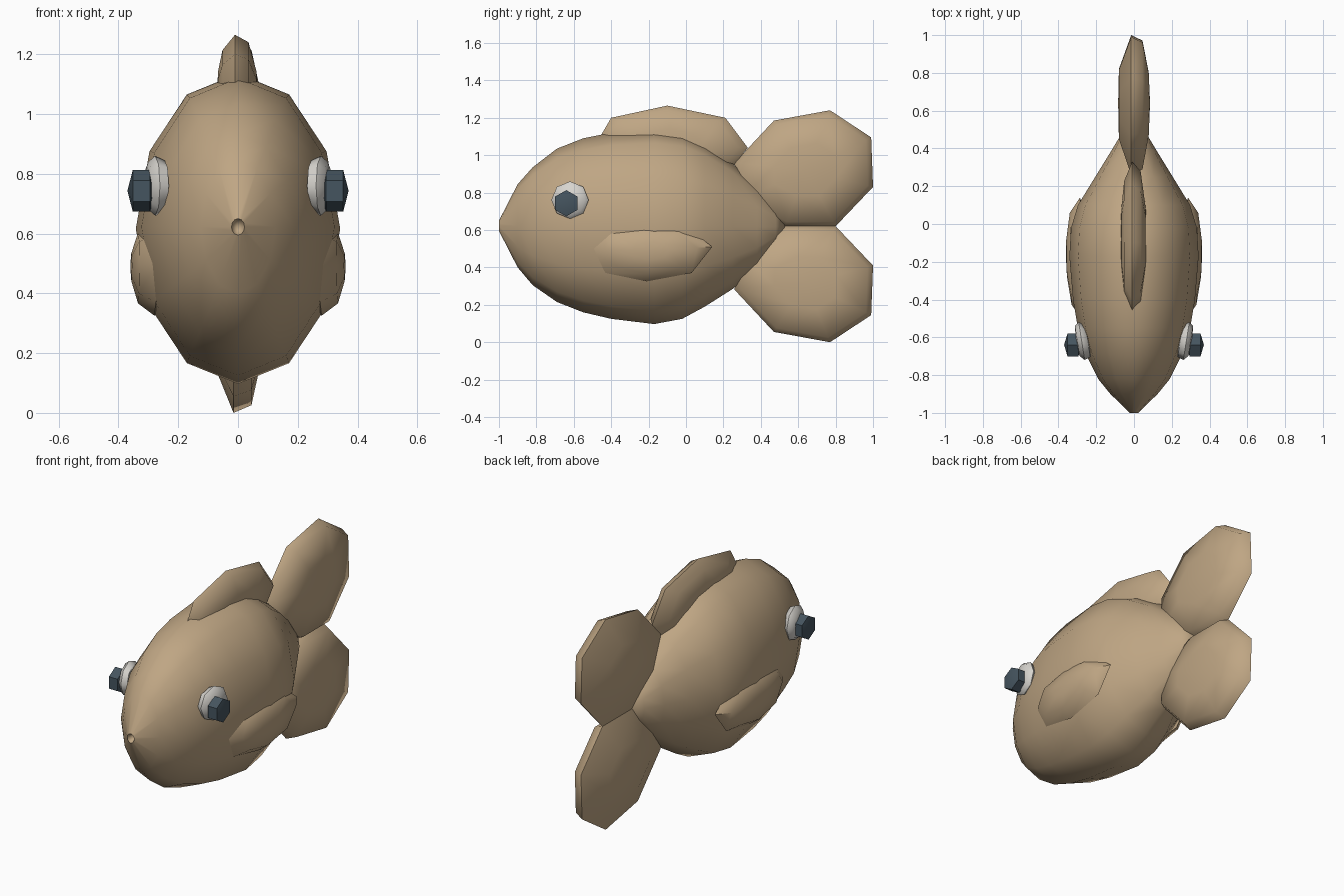
import bpy, bmesh, math
from mathutils import Vector

cube = bpy.data.objects.get("Cube")
if cube:
    bpy.data.objects.remove(cube, do_unlink=True)


def material(name, rgb):
    mat = bpy.data.materials.new(name)
    mat.use_nodes = True
    colour = (*rgb, 1)
    mat.diffuse_color = colour
    mat.node_tree.nodes["Principled BSDF"].inputs["Base Color"].default_value = colour
    return mat


tan = material("tan skin", (0.52, 0.38, 0.23))
white = material("eye white", (0.68, 0.66, 0.62))
slate = material("slate pupil", (0.06, 0.09, 0.115))


def loft(name, rings, mat, smooth_angle):
    """Skin a series of equal-sized rings; zero-sized rings merge to a point."""
    bm = bmesh.new()
    loops = [[bm.verts.new(p) for p in ring] for ring in rings]
    n = len(rings[0])
    for a, b in zip(loops, loops[1:]):
        for i in range(n):
            j = (i + 1) % n
            bm.faces.new((a[i], a[j], b[j], b[i]))
    bmesh.ops.remove_doubles(bm, verts=bm.verts, dist=0.0005)
    bmesh.ops.recalc_face_normals(bm, faces=bm.faces)
    mesh = bpy.data.meshes.new(name)
    bm.to_mesh(mesh)
    bm.free()
    mesh.materials.append(mat)
    obj = bpy.data.objects.new(name, mesh)
    bpy.context.collection.objects.link(obj)
    bpy.ops.object.select_all(action="DESELECT")
    obj.select_set(True)
    bpy.context.view_layer.objects.active = obj
    bpy.ops.object.shade_smooth_by_angle(angle=math.radians(smooth_angle))
    return obj


def lens(name, outline, centre, profile, mat, side=1, tilt=0, smooth_angle=55):
    """Scale a (y, z) outline about its centre along x; profile is (scale, x)."""
    cy, cz = centre
    rings = []
    for s, x in profile:
        rings.append([Vector((side * (x + tilt * s * (y - cy)),
                              cy + s * (y - cy), cz + s * (z - cz)))
                      for y, z in outline])
    return loft(name, rings, mat, smooth_angle)


def polygon(centre, radius, sides):
    return [(centre[0] + radius * math.sin(math.tau * i / sides),
             centre[1] + radius * math.cos(math.tau * i / sides)) for i in range(sides)]


# Body: y, half width, top z, bottom z (starts inside the small mouth pit)
stations = [
    (-0.94, 0, 0.62, 0.62), (-1, 0.022, 0.65, 0.595), (-0.9, 0.125, 0.845, 0.4),
    (-0.82, 0.19, 0.935, 0.305), (-0.69, 0.255, 1.035, 0.215),
    (-0.55, 0.297, 1.09, 0.16), (-0.4, 0.323, 1.12, 0.125),
    (-0.17, 0.342, 1.135, 0.097), (-0.02, 0.333, 1.115, 0.125),
    (0.1, 0.297, 1.06, 0.19), (0.25, 0.205, 0.955, 0.285),
    (0.38, 0.125, 0.835, 0.395), (0.48, 0.065, 0.72, 0.515), (0.53, 0, 0.62, 0.62),
]
body_rings = []
for y, half, top, bottom in stations:
    ring = polygon((0, (top + bottom) / 2), 1, 12)
    mid, height = (top + bottom) / 2, (top - bottom) / 2
    body_rings.append([Vector((half * x, y, mid + height * (z - mid))) for x, z in ring])
loft("body", body_rings, tan, 75)

# Tail fins: the lower one mirrors the upper one about the body axis
axis = 0.62
tail = [(0.26, 0.96), (0.47, 1.185), (0.77, 1.24), (0.99, 1.095),
        (1, 0.83), (0.8, axis), (0.53, axis), (0.27, 0.75)]
tail_profile = [(0, -0.084), (0.5, -0.08), (1, -0.015), (0.92, 0.045), (0.45, 0.078), (0, 0.085)]
lens("upper_tail_fin", tail, (0.64, 0.92), tail_profile, tan)
lens("lower_tail_fin", [(y, 2 * axis - z) for y, z in tail],
     (0.64, 2 * axis - 0.92), tail_profile, tan)

# Back fin
back = [(-0.47, 1.08), (-0.4, 1.2), (-0.1, 1.265), (0.21, 1.2),
        (0.33, 1.04), (0.22, 0.9), (-0.1, 0.88), (-0.38, 0.93)]
lens("back_fin", back, (-0.08, 1.06),
     [(0, -0.07), (0.4, -0.067), (0.75, -0.052), (1, -0.01), (0.88, 0.035), (0.4, 0.062), (0, 0.066)],
     tan)

# Side fins and eyes, mirrored left and right
flipper = [(-0.51, 0.5), (-0.43, 0.37), (-0.21, 0.325), (0.03, 0.37),
           (0.14, 0.51), (0, 0.62), (-0.21, 0.64), (-0.45, 0.6)]
eye = (-0.62, 0.76)
pupil = (-0.64, 0.743)
for label, side in (("left", 1), ("right", -1)):
    lens(label + "_side_fin", flipper, (-0.18, 0.49),
         [(0, 0.22), (0.6, 0.24), (1, 0.28), (0.75, 0.335), (0.3, 0.357), (0, 0.36)],
         tan, side, 0.02)
    lens(label + "_eye_white", polygon(eye, 0.1, 8), eye,
         [(0, 0.23), (0.85, 0.245), (1, 0.277), (0.8, 0.3), (0, 0.308)],
         white, side, 0.16)
    lens(label + "_pupil", polygon(pupil, 0.07, 6), pupil,
         [(0, 0.27), (1, 0.295), (1, 0.352), (0, 0.37)],
         slate, side, 0, 30)
